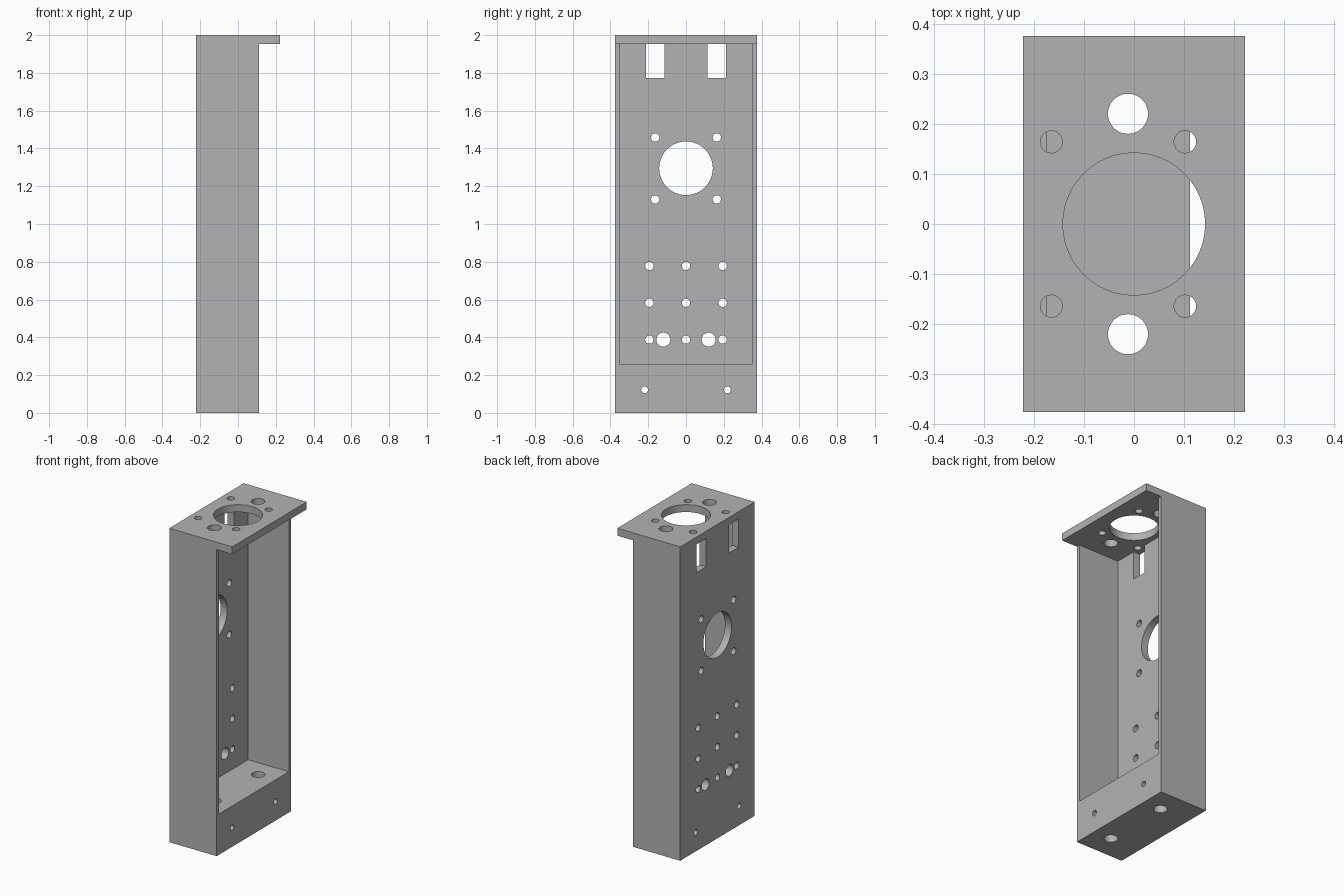
import bpy
import bmesh
from math import pi
from mathutils import Matrix, Vector

if "Cube" in bpy.data.objects:
    bpy.data.objects.remove(bpy.data.objects["Cube"], do_unlink=True)

# Main dimensions
BACK, FRONT, LIP = -0.222, 0.112, 0.222
HALF, INNER, WALL = 0.375, 0.352, -0.175
FLOOR, UNDER, TOP = 0.26, 1.953, 2.0

grey = bpy.data.materials.new("plain grey")
grey.use_nodes = True
colour = (0.45, 0.45, 0.45, 1)
grey.diffuse_color = colour
grey.node_tree.nodes["Principled BSDF"].inputs["Base Color"].default_value = colour


def make_object(name, bm):
    bmesh.ops.recalc_face_normals(bm, faces=bm.faces)
    mesh = bpy.data.meshes.new(name)
    bm.to_mesh(mesh)
    bm.free()
    obj = bpy.data.objects.new(name, mesh)
    bpy.context.collection.objects.link(obj)
    return obj


def add_box(bm, low, high):
    low, high = Vector(low), Vector(high)
    matrix = Matrix.Translation((low + high) / 2) @ Matrix.Diagonal((*(high - low), 1))
    bmesh.ops.create_cube(bm, size=1, matrix=matrix)


def add_drill(bm, axis, a, b, radius, start, end):
    """Cylinder along x (a=y, b=z) or along z (a=x, b=y)."""
    mid = (start + end) / 2
    if axis == "x":
        matrix = Matrix.Translation((mid, a, b)) @ Matrix.Rotation(pi / 2, 4, "Y")
    else:
        matrix = Matrix.Translation((a, b, mid))
    bmesh.ops.create_cone(bm, cap_ends=True, segments=48, radius1=radius,
                          radius2=radius, depth=end - start, matrix=matrix)


def cut(target, bm):
    cutter = make_object("cutter", bm)
    cutter.hide_render = True
    mod = target.modifiers.new("cut", "BOOLEAN")
    mod.operation = "DIFFERENCE"
    mod.solver = "EXACT"
    mod.object = cutter
    bpy.context.view_layer.objects.active = target
    bpy.ops.object.modifier_apply(modifier=mod.name)
    bpy.data.objects.remove(cutter, do_unlink=True)


# Housing body: L-shaped side profile with the overhanging top plate
bm = bmesh.new()
profile = [(BACK, 0), (FRONT, 0), (FRONT, UNDER), (LIP, UNDER), (LIP, TOP), (BACK, TOP)]
face = bm.faces.new([bm.verts.new((x, -HALF, z)) for x, z in profile])
extruded = bmesh.ops.extrude_face_region(bm, geom=[face])["geom"]
bmesh.ops.translate(bm, vec=(0, 2 * HALF, 0),
                    verts=[v for v in extruded if isinstance(v, bmesh.types.BMVert)])
housing = make_object("motor_housing", bm)
housing.data.materials.append(grey)

# Open cavity
bm = bmesh.new()
add_box(bm, (WALL, -INNER, FLOOR), (LIP + 0.1, INNER, UNDER))
cut(housing, bm)

# Back wall: slots, large opening with its screw holes, mounting hole grid
bm = bmesh.new()
for side in (-1, 1):
    add_box(bm, (BACK - 0.1, side * 0.163 - 0.049, 1.773), (0, side * 0.163 + 0.049, UNDER))
holes = [(0, 1.295, 0.142)]
holes += [(y, z, 0.022) for y in (-0.163, 0.163) for z in (1.13, 1.458)]
holes += [(y, z, 0.022) for y in (-0.194, 0, 0.194) for z in (0.388, 0.583, 0.778)]
holes += [(y, 0.388, 0.037) for y in (-0.12, 0.12)]
for y, z, radius in holes:
    add_drill(bm, "x", y, z, radius, BACK - 0.1, 0)
cut(housing, bm)

# Top plate: large opening and four screw holes
bm = bmesh.new()
add_drill(bm, "z", 0, 0, 0.142, UNDER - 0.003, TOP + 0.1)
for x in (-0.165, 0.102):
    for y in (-0.164, 0.164):
        add_drill(bm, "z", x, y, 0.022, UNDER - 0.003, TOP + 0.1)
cut(housing, bm)

# Rod holes through the top plate and base
bm = bmesh.new()
for y in (-0.22, 0.22):
    add_drill(bm, "z", -0.012, y, 0.04, -0.1, TOP + 0.1)
cut(housing, bm)

# Cross holes through the base
bm = bmesh.new()
for y in (-0.219, 0.219):
    add_drill(bm, "x", y, 0.122, 0.018, BACK - 0.1, LIP + 0.1)
cut(housing, bm)

# One colour everywhere, smooth hole walls with sharp edges
for poly in housing.data.polygons:
    poly.material_index = 0
bpy.ops.object.select_all(action="DESELECT")
housing.select_set(True)
bpy.context.view_layer.objects.active = housing
bpy.ops.object.shade_smooth_by_angle()
